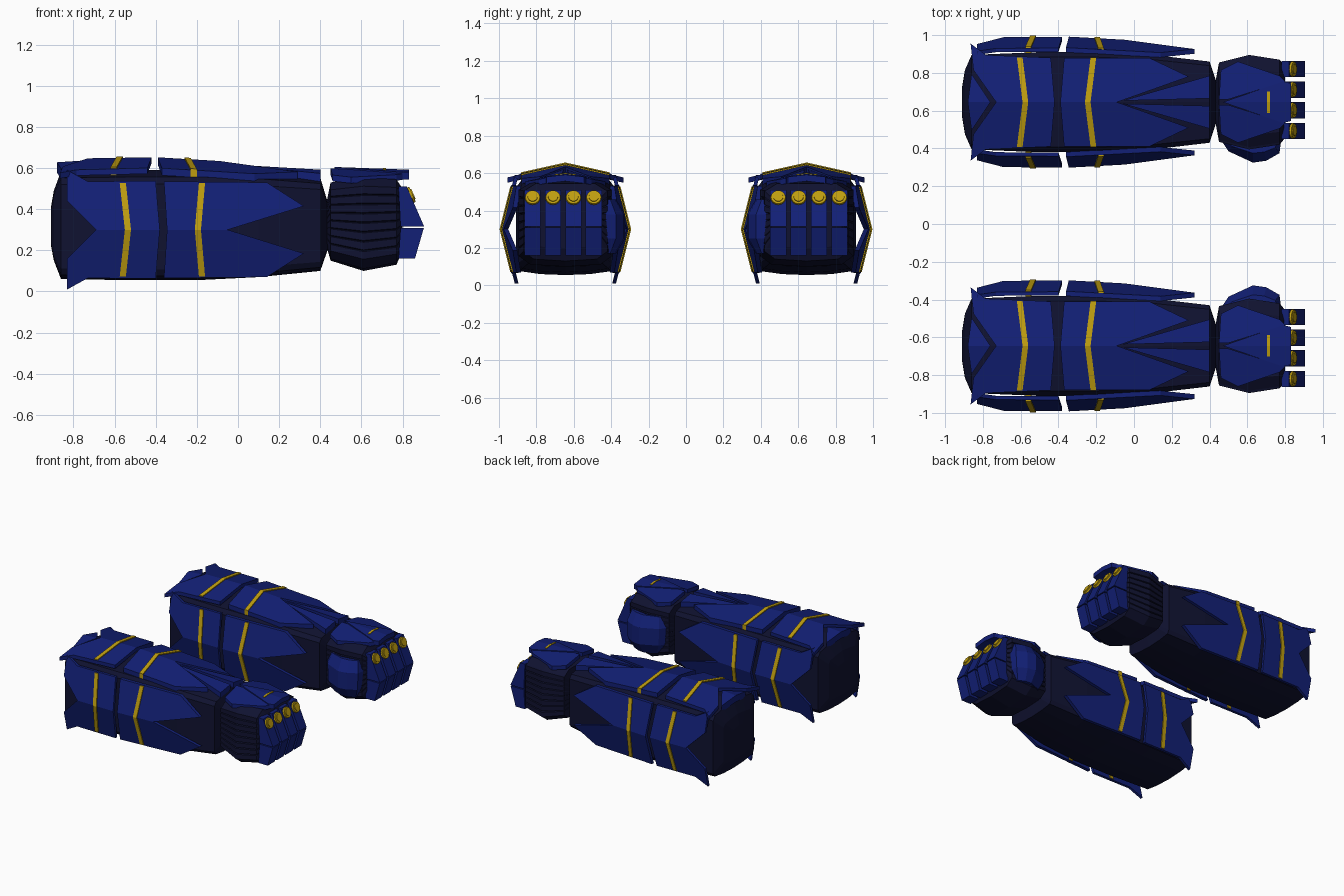
import bpy, bmesh, math
from mathutils import Matrix, Vector

if "Cube" in bpy.data.objects:
    bpy.data.objects.remove(bpy.data.objects["Cube"])

CY, CZ = 0.645, 0.30          # centre line of one gauntlet


def material(name, rgb):
    m = bpy.data.materials.new(name)
    m.diffuse_color = (*rgb, 1)
    m.use_nodes = True
    m.node_tree.nodes["Principled BSDF"].inputs["Base Color"].default_value = m.diffuse_color
    return m


BLUE = material("blue_armor", (0.006, 0.014, 0.18))
DARK = material("dark_shell", (0.005, 0.006, 0.03))
GOLD = material("gold_trim", (0.52, 0.34, 0.005))


def finish(name, bm, mat):
    """Make the object and mirror it to the second gauntlet."""
    bmesh.ops.recalc_face_normals(bm, faces=bm.faces)
    me = bpy.data.meshes.new(name)
    bm.to_mesh(me)
    bm.free()
    me.materials.append(mat)
    ob = bpy.data.objects.new(name, me)
    bpy.context.collection.objects.link(ob)
    mod = ob.modifiers.new("pair", 'MIRROR')
    mod.use_axis = (False, True, False)
    mod.use_mirror_merge = False
    return ob


def loft(bm, rings):
    rows = [[bm.verts.new(p) for p in r] for r in rings]
    n = len(rows[0])
    for a, b in zip(rows, rows[1:]):
        for i in range(n):
            bm.faces.new((a[i], a[(i + 1) % n], b[(i + 1) % n], b[i]))
    bm.faces.new(rows[0])
    bm.faces.new(rows[-1])


def shell(name, profile, sections, mat):
    """Loft a unit profile along x; section = (x, half width, z low, z high)."""
    bm = bmesh.new()
    loft(bm, [[(x, CY + u * w, (lo + hi) / 2 + v * (hi - lo) / 2) for u, v in profile]
              for x, w, lo, hi in sections])
    finish(name, bm, mat)


def roof(name, half, mat, ridge, slope, thick, side):
    """Ridged plate: half outline (x, t) mirrored over the ridge.
    ridge = (x0, h0, x1, h1); side 0 = top, +1 / -1 = outer / inner side."""
    x0, h0, x1, h1 = ridge
    bm = bmesh.new()
    for s in (1, -1):
        rings = []
        for drop in (0, thick):
            ring = []
            for x, t in half:
                h = h0 + (h1 - h0) * (x - x0) / (x1 - x0) - slope * t - drop
                ring.append((x, CY + s * t, h) if side == 0
                            else (x, CY + side * h, CZ + s * t))
            rings.append(ring)
        loft(bm, rings)
    finish(name, bm, mat)


def stripe(name, x_mid, x_end, reach, ridge, slope, thick, side):
    r = (ridge[0], ridge[1] + 0.007, ridge[2], ridge[3] + 0.007)
    half = [(x_mid, 0), (x_mid + 0.03, 0), (x_end + 0.03, reach), (x_end, reach)]
    roof(name, half, GOLD, r, slope, thick, side)


# forearm shell
arm_half = [(0, -1), (0.5, -0.98), (0.92, -0.92), (1, -0.8), (1, 0.8), (0.9, 0.93), (0.5, 1.0)]
arm_profile = arm_half + [(0, 1.06)] + [(-u, v) for u, v in arm_half[:0:-1]]
shell("forearm_shell", arm_profile, [
    (-0.91, 0.08, 0.23, 0.40), (-0.895, 0.17, 0.15, 0.48), (-0.86, 0.25, 0.06, 0.57),
    (-0.5, 0.265, 0.055, 0.575), (-0.2, 0.265, 0.055, 0.575), (0.1, 0.25, 0.07, 0.565),
    (0.40, 0.215, 0.10, 0.54), (0.435, 0.11, 0.2, 0.43)], DARK)

# slatted hand
slats = []
for k in range(8):
    v = -0.75 + k * 0.2
    slats += [(1, v), (1, v + 0.16), (0.95, v + 0.18)]
hand_half = [(0, -1), (0.75, -0.95)] + slats + [(0.7, 1)]
hand_profile = hand_half + [(-u, v) for u, v in hand_half[:0:-1]]
shell("hand", hand_profile, [
    (0.43, 0.10, 0.22, 0.43), (0.45, 0.21, 0.15, 0.53), (0.61, 0.25, 0.10, 0.555),
    (0.77, 0.225, 0.13, 0.545), (0.80, 0.19, 0.2, 0.50)], DARK)

# top forearm plates
rear = (-0.87, 0.645, -0.42, 0.652)
front = (-0.39, 0.652, 0.40, 0.605)
roof("top_rear_plate", [(-0.73, 0), (-0.85, 0.17), (-0.865, 0.31), (-0.785, 0.25),
                        (-0.44, 0.235), (-0.42, 0)], BLUE, rear, 0.22, 0.028, 0)
roof("top_tail_plate", [(-0.76, 0), (-0.86, 0.15), (-0.88, 0)], BLUE,
     (-0.88, 0.628, -0.7, 0.64), 0.22, 0.05, 0)
roof("top_front_plate", [(-0.39, 0), (-0.37, 0.235), (0.08, 0.235), (0.29, 0.135),
                         (-0.09, 0)], BLUE, front, 0.22, 0.035, 0)
roof("top_wrist_plate", [(-0.06, 0.008), (0.40, 0.14), (0.40, 0.02)], BLUE,
     (-0.06, 0.62, 0.40, 0.595), 0.15, 0.04, 0)
stripe("top_rear_stripe", -0.59, -0.62, 0.237, rear, 0.22, 0.04, 0)
stripe("top_front_stripe", -0.26, -0.23, 0.237, front, 0.22, 0.045, 0)

# side forearm plates
s_rear = (-0.83, 0.343, -0.38, 0.346)
s_front = (-0.35, 0.347, 0.32, 0.31)
for side, label in ((1, "outer"), (-1, "inner")):
    roof(label + "_rear_plate", [(-0.69, 0), (-0.83, 0.14), (-0.83, 0.29), (-0.73, 0.235),
                                 (-0.40, 0.237), (-0.38, 0)], BLUE, s_rear, 0.25, 0.02, side)
    roof(label + "_front_plate", [(-0.345, 0), (-0.36, 0.235), (0.14, 0.23), (0.32, 0.115),
                                  (-0.05, 0)], BLUE, s_front, 0.25, 0.025, side)
    stripe(label + "_rear_stripe", -0.55, -0.575, 0.228, s_rear, 0.25, 0.034, side)
    stripe(label + "_front_stripe", -0.21, -0.19, 0.228, s_front, 0.25, 0.038, side)

# back of hand plates
roof("hand_wing_plate", [(0.45, 0.015), (0.46, 0.17), (0.55, 0.215), (0.77, 0.14),
                         (0.80, 0.11), (0.50, 0.015)], BLUE,
     (0.45, 0.60, 0.82, 0.595), 0.2, 0.03, 0)
centre = (0.47, 0.605, 0.83, 0.592)
roof("hand_centre_plate", [(0.47, 0), (0.79, 0.11), (0.83, 0.10), (0.83, 0)], BLUE,
     centre, 0.12, 0.035, 0)
roof("hand_trim", [(0.705, 0), (0.72, 0), (0.72, 0.057), (0.705, 0.057)], GOLD,
     (0.47, 0.609, 0.83, 0.596), 0.12, 0.01, 0)

# finger guards with round knuckle caps
upper = [(0.78, 0.51), (0.82, 0.51), (0.905, 0.315), (0.79, 0.315)]
lower = [(0.79, 0.308), (0.903, 0.308), (0.86, 0.16), (0.78, 0.16)]
fingers, caps = bmesh.new(), bmesh.new()
normal = Vector((0.195, 0, 0.085)).normalized()
turn = normal.to_track_quat('Z', 'Y').to_matrix().to_4x4()
for i in range(4):
    y = 0.493 + i * 0.109
    for prof in (upper, lower):
        loft(fingers, [[(x, y + d, z) for x, z in prof] for d in (-0.043, 0.043)])
    base = Vector((0.838, y, 0.468))
    for r, off in ((0.042, 0.004), (0.028, 0.009)):
        bmesh.ops.create_cone(caps, cap_ends=True, segments=16, radius1=r, radius2=r * 0.92,
                              depth=0.014, matrix=Matrix.Translation(base + normal * off) @ turn)
finish("finger_guards", fingers, BLUE)
finish("knuckle_caps", caps, GOLD)

# thumb guard on the inner side
thumb = [(0.47, 0.43), (0.50, 0.385), (0.63, 0.325), (0.70, 0.335), (0.77, 0.375), (0.78, 0.45)]
bm = bmesh.new()
loft(bm, [[(0.63 + (x - 0.63) * k, 0.45 + (y - 0.45) * g, z) for x, y in thumb]
          for z, k, g in ((0.17, 0.7, 0.6), (0.25, 0.95, 1), (0.38, 1, 1), (0.46, 0.85, 0.6))])
finish("thumb_guard", bm, BLUE)
